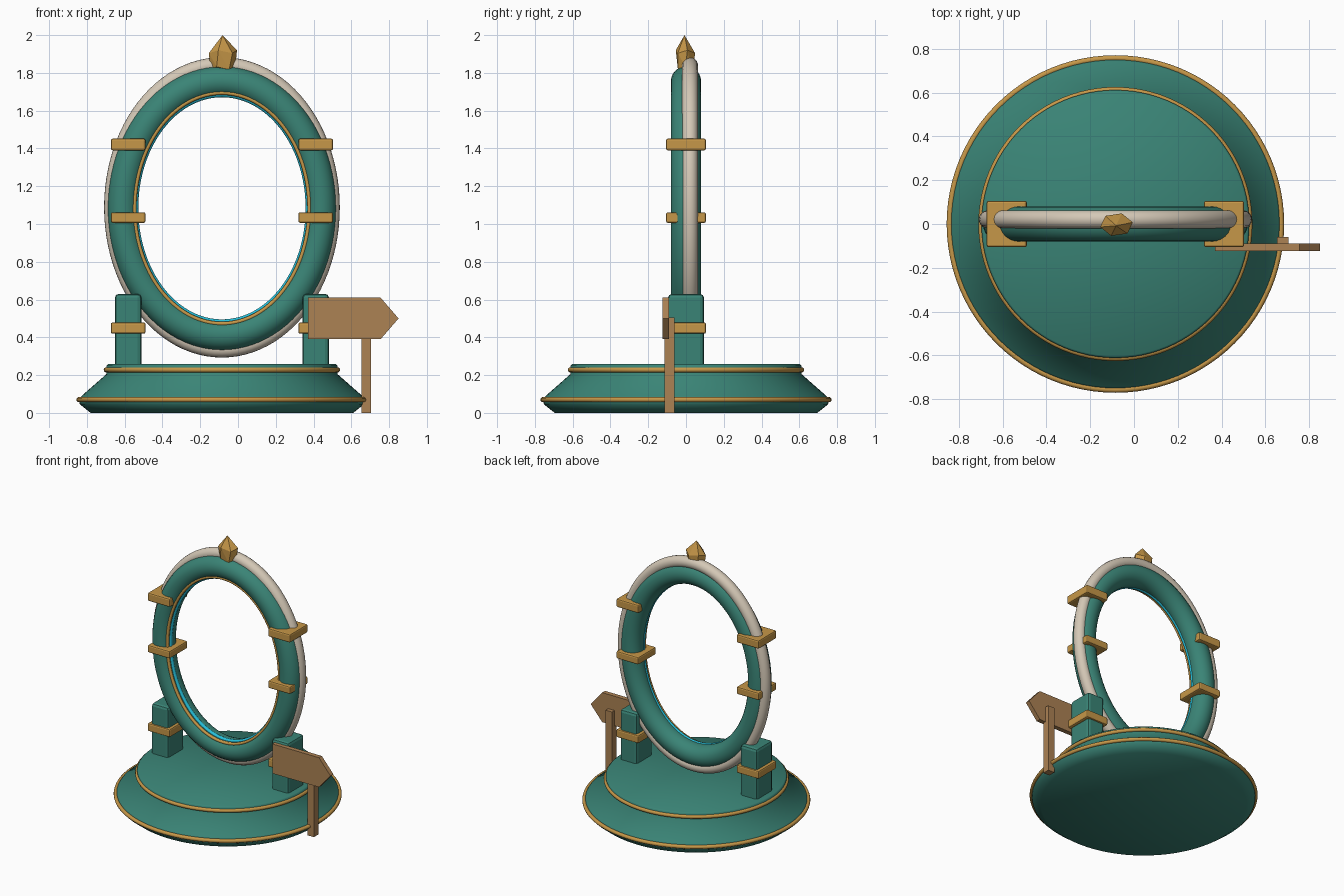
import bpy, bmesh, math
from mathutils import Vector

if "Cube" in bpy.data.objects:
    bpy.data.objects.remove(bpy.data.objects["Cube"])

CX = -0.085   # axis of the pedestal and ring


def mat(name, r, g, b):
    lin = [((c / 255 + 0.055) / 1.055) ** 2.4 for c in (r, g, b)]
    m = bpy.data.materials.new(name)
    m.diffuse_color = (*lin, 1)
    m.use_nodes = True
    m.node_tree.nodes["Principled BSDF"].inputs["Base Color"].default_value = m.diffuse_color
    return m


GREEN = mat("teal green", 58, 132, 118)
GOLD = mat("gold", 198, 151, 72)
CREAM = mat("cream", 212, 200, 182)
CYAN = mat("cyan", 38, 192, 218)
WOOD = mat("wood", 172, 130, 84)


def finish(name, bm, material, smooth=None, bevel=0):
    bmesh.ops.recalc_face_normals(bm, faces=bm.faces)
    me = bpy.data.meshes.new(name)
    bm.to_mesh(me)
    bm.free()
    ob = bpy.data.objects.new(name, me)
    bpy.context.collection.objects.link(ob)
    me.materials.append(material)
    if bevel:
        b = ob.modifiers.new("bevel", 'BEVEL')
        b.width, b.segments = bevel, 2
    if smooth:
        bpy.ops.object.select_all(action='DESELECT')
        ob.select_set(True)
        bpy.context.view_layer.objects.active = ob
        bpy.ops.object.shade_smooth_by_angle(angle=math.radians(smooth))
    return ob


def box(name, lo, hi, material, bevel=0):
    bm = bmesh.new()
    bmesh.ops.create_cube(bm, size=1)
    for v in bm.verts:
        v.co = [l + (c + 0.5) * (h - l) for c, l, h in zip(v.co, lo, hi)]
    return finish(name, bm, material, bevel=bevel)


def hoop(name, centre, ra, rb, tube, material, upright=True, n=96, m=18):
    """Round tube swept along an ellipse, standing in xz or lying in xy."""
    bm = bmesh.new()
    u = Vector((1, 0, 0))
    v, w = Vector((0, 0, 1)), Vector((0, 1, 0))
    if not upright:
        v, w = w, v
    rows = []
    for i in range(n):
        a = math.tau * i / n
        p = Vector(centre) + u * ra * math.cos(a) + v * rb * math.sin(a)
        out = (u * rb * math.cos(a) + v * ra * math.sin(a)).normalized()
        rows.append([bm.verts.new(p + tube * (out * math.cos(t) + w * math.sin(t)))
                     for t in (math.tau * j / m for j in range(m))])
    for i in range(n):
        for j in range(m):
            r, s, k = rows[i], rows[(i + 1) % n], (j + 1) % m
            bm.faces.new((r[j], s[j], s[k], r[k]))
    return finish(name, bm, material, smooth=180)


# Pedestal: lathed profile of (radius, height)
profile = [(0.695, 0), (0.752, 0.045), (0.758, 0.07), (0.743, 0.09), (0.612, 0.205),
           (0.612, 0.25), (0.603, 0.258)]
bm = bmesh.new()
N = 96
rings = [[bm.verts.new((CX + r * math.cos(math.tau * i / N), r * math.sin(math.tau * i / N), z))
          for i in range(N)] for r, z in profile]
for a, b in zip(rings, rings[1:]):
    for i in range(N):
        k = (i + 1) % N
        bm.faces.new((a[i], a[k], b[k], b[i]))
for ring, z in ((rings[0], 0), (rings[-1], 0.258)):
    c = bm.verts.new((CX, 0, z))
    for i in range(N):
        bm.faces.new((ring[i], ring[(i + 1) % N], c))
finish("pedestal", bm, GREEN, smooth=180)
hoop("lower_trim", (CX, 0, 0.07), 0.757, 0.757, 0.014, GOLD, False, m=10)
hoop("upper_trim", (CX, 0, 0.228), 0.612, 0.612, 0.014, GOLD, False, m=10)

# Upright oval ring with outer, inner and glowing hoops
hoop("main_ring", (CX, 0, 1.083), 0.525, 0.672, 0.08, GREEN, m=24)
hoop("outer_hoop", (CX, 0.021, 1.088), 0.582, 0.753, 0.042, CREAM)
hoop("inner_trim", (CX, -0.05, 1.083), 0.463, 0.611, 0.011, GOLD, m=10)
hoop("glow_hoop", (CX, -0.024, 1.083), 0.457, 0.602, 0.014, CYAN, m=10)

# Support posts and clamps on both sides
for side, s in (("left", -1), ("right", 1)):
    x = CX + s * 0.4965
    box(side + "_post", (x - 0.07, -0.095, 0.235), (x + 0.07, 0.095, 0.63), GREEN, 0.02)
    for level, z, h in (("low", 0.449, 0.03), ("middle", 1.034, 0.028), ("high", 1.421, 0.031)):
        box(f"{side}_{level}_clamp", (x - 0.092, -0.106, z - h), (x + 0.092, 0.106, z + h),
            GOLD, 0.01)

# Faceted crystal on top: two hexagonal rows and an apex
bm = bmesh.new()
rows = []
for rx, ry, z, turn in ((0.066, 0.046, 1.825, 0.0), (0.076, 0.054, 1.912, 0.2)):
    rows.append([bm.verts.new((CX + 0.005 + rx * math.cos(math.tau * i / 6 + turn),
                               -0.003 + ry * math.sin(math.tau * i / 6 + turn),
                               z + 0.008 * (-1) ** i)) for i in range(6)])
apex = bm.verts.new((CX + 0.003, -0.008, 2.0))
foot = bm.verts.new((CX, 0, 1.815))
for i in range(6):
    k = (i + 1) % 6
    a, b = rows
    bm.faces.new((a[i], a[k], b[i]))
    bm.faces.new((a[k], b[k], b[i]))
    bm.faces.new((b[i], b[k], apex))
    bm.faces.new((a[k], a[i], foot))
finish("crystal", bm, GOLD)

# Signpost with an arrow-shaped board
box("sign_post", (0.653, -0.113, 0), (0.705, -0.06, 0.504), WOOD)
bm = bmesh.new()
outline = [(0.37, 0.39), (0.755, 0.39), (0.85, 0.5), (0.755, 0.61), (0.37, 0.61)]
face = bm.faces.new([bm.verts.new((x, -0.124, z)) for x, z in outline])
ext = bmesh.ops.extrude_face_region(bm, geom=[face])
bmesh.ops.translate(bm, vec=(0, 0.034, 0),
                    verts=[g for g in ext["geom"] if isinstance(g, bmesh.types.BMVert)])
finish("sign_board", bm, WOOD)
